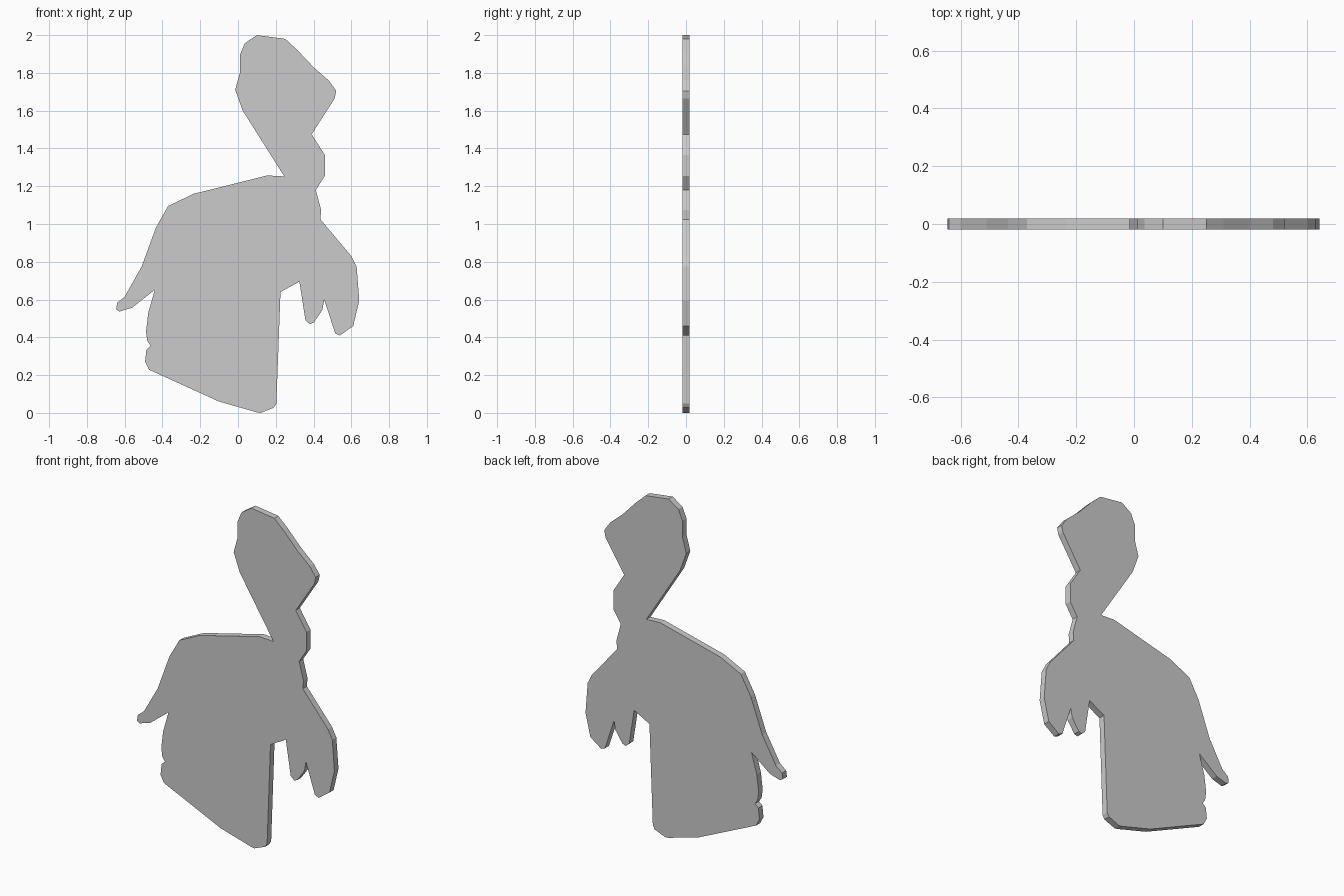
import bpy
import bmesh
from mathutils import Vector

THICKNESS = 0.038

# Silhouette outline (x, z), clockwise seen from the front, grouped by region
head_right = [(0.10, 2.00), (0.25, 1.98), (0.31, 1.925), (0.40, 1.83),
              (0.48, 1.76), (0.52, 1.705), (0.512, 1.665), (0.39, 1.475)]
neck_right = [(0.46, 1.365), (0.46, 1.255), (0.412, 1.18), (0.44, 1.075), (0.436, 1.025)]
right_lobes = [(0.60, 0.83), (0.628, 0.775), (0.642, 0.595), (0.61, 0.46),
               (0.54, 0.41), (0.515, 0.42), (0.456, 0.60), (0.447, 0.545),
               (0.40, 0.477), (0.38, 0.47), (0.357, 0.49), (0.325, 0.695)]
base = [(0.225, 0.64), (0.203, 0.05), (0.19, 0.028), (0.12, 0.0), (0.10, 0.003),
        (-0.10, 0.06), (-0.47, 0.228), (-0.492, 0.27), (-0.485, 0.335),
        (-0.463, 0.355), (-0.48, 0.38), (-0.487, 0.43), (-0.475, 0.53), (-0.44, 0.652)]
left_tip = [(-0.56, 0.557), (-0.627, 0.537), (-0.645, 0.548), (-0.64, 0.583), (-0.60, 0.615)]
shoulder = [(-0.51, 0.775), (-0.435, 0.98), (-0.37, 1.095), (-0.235, 1.16),
            (0.155, 1.257), (0.245, 1.252)]
head_left = [(0.025, 1.60), (-0.015, 1.71), (0.01, 1.80), (0.01, 1.895), (0.036, 1.957)]


def flat_panel(name, outline, thickness):
    """Extrude a closed x-z outline along y, centred on y = 0."""
    bm = bmesh.new()
    face = bm.faces.new([bm.verts.new((x, -thickness / 2, z)) for x, z in outline])
    result = bmesh.ops.extrude_face_region(bm, geom=[face], use_keep_orig=True)
    verts = [g for g in result["geom"] if isinstance(g, bmesh.types.BMVert)]
    bmesh.ops.translate(bm, verts=verts, vec=Vector((0, thickness, 0)))
    bmesh.ops.recalc_face_normals(bm, faces=bm.faces[:])
    mesh = bpy.data.meshes.new(name)
    bm.to_mesh(mesh)
    bm.free()
    obj = bpy.data.objects.new(name, mesh)
    bpy.context.collection.objects.link(obj)
    return obj


# Cut-out panel
flat_panel("silhouette_panel",
           head_right + neck_right + right_lobes + base + left_tip + shoulder + head_left,
           THICKNESS)
